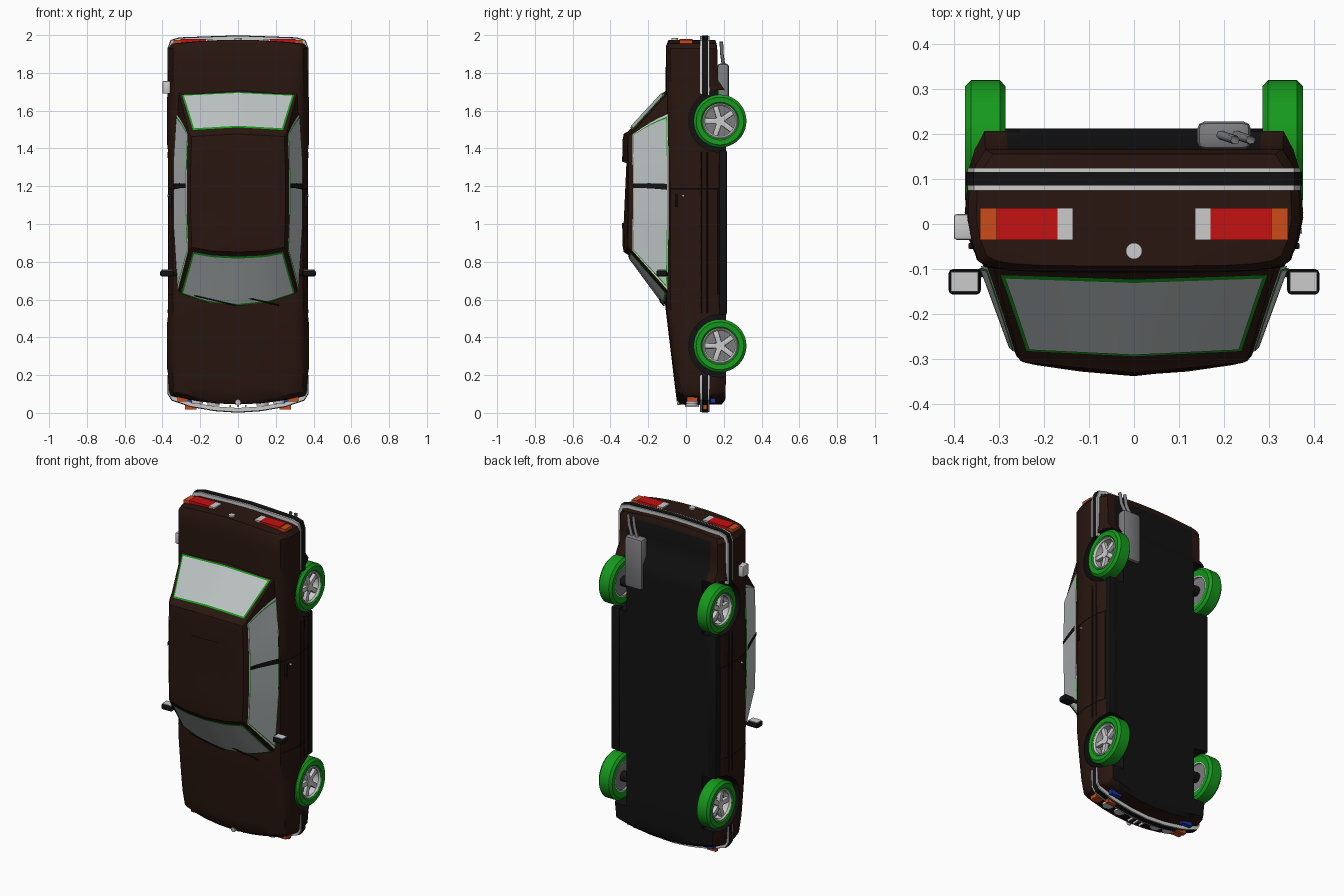
import bpy, bmesh, math
from mathutils import Vector, Matrix

if "Cube" in bpy.data.objects:
    bpy.data.objects.remove(bpy.data.objects["Cube"])

def mat(name, *c):
    m = bpy.data.materials.new(name)
    m.diffuse_color = (*c, 1)
    m.use_nodes = True
    m.node_tree.nodes["Principled BSDF"].inputs["Base Color"].default_value = m.diffuse_color
    return m

BROWN, BLACK = mat("brown", .022, .008, .005), mat("black", .006, .006, .006)
GREEN, SILVER = mat("green", .008, .32, .012), mat("silver", .6, .6, .6)
GLASS, GREY = mat("glass", .5, .54, .54), mat("grey", .2, .2, .21)
RED, ORANGE, BLUE = mat("red", .55, .006, .006), mat("orange", .6, .07, .01), mat("blue", .01, .04, .4)

def finish(name, bm, mats, angle=35):
    bmesh.ops.recalc_face_normals(bm, faces=bm.faces[:])
    me = bpy.data.meshes.new(name)
    bm.to_mesh(me)
    bm.free()
    ob = bpy.data.objects.new(name, me)
    bpy.context.collection.objects.link(ob)
    for m in mats if isinstance(mats, list) else [mats]:
        me.materials.append(m)
    smooth(ob, angle)
    return ob

def smooth(ob, angle=35):
    bpy.ops.object.select_all(action='DESELECT')
    ob.select_set(True)
    bpy.context.view_layer.objects.active = ob
    bpy.ops.object.shade_smooth_by_angle(angle=math.radians(angle))

def box(name, lo, hi, m, bevel=0):
    lo, hi = Vector(lo), Vector(hi)
    bm = bmesh.new()
    bmesh.ops.create_cube(bm, size=1, matrix=Matrix.Translation((lo + hi) / 2) @ Matrix.Diagonal((*(hi - lo), 1)))
    if bevel:
        bmesh.ops.bevel(bm, geom=bm.edges[:], offset=bevel, segments=2, affect='EDGES', profile=.5)
    return finish(name, bm, m)

def rod(name, a, b, r, m, n=16):
    a, b = Vector(a), Vector(b)
    rot = (b - a).to_track_quat('Z', 'Y').to_matrix().to_4x4()
    bm = bmesh.new()
    bmesh.ops.create_cone(bm, cap_ends=True, segments=n, radius1=r, radius2=r, depth=(b - a).length,
                          matrix=Matrix.Translation((a + b) / 2) @ rot)
    return finish(name, bm, m)

def tube(name, pts, r, m):
    cu = bpy.data.curves.new(name, 'CURVE')
    cu.dimensions, cu.bevel_depth, cu.bevel_resolution = '3D', r, 1
    sp = cu.splines.new('POLY')
    sp.points.add(len(pts) - 1)
    for p, q in zip(sp.points, pts):
        p.co = (*q, 1)
    cu.materials.append(m)
    bpy.context.collection.objects.link(bpy.data.objects.new(name, cu))

def skin(bm, rows, closed):
    vs = [[bm.verts.new(p) for p in r] for r in rows]
    for a, b in zip(vs, vs[1:]):
        for i in range(len(a) if closed else len(a) - 1):
            j = (i + 1) % len(a)
            bm.faces.new((a[i], a[j], b[j], b[i]))
    return vs

def interp(table, t):
    for a, b in zip(table, table[1:]):
        if t <= b[0]:
            f = max(0, (t - a[0]) / (b[0] - a[0]))
            return [p + (q - p) * f for p, q in zip(a[1:], b[1:])]
    return list(table[-1][1:])

# Lower body: a cut-up box reshaped by station tables
STATION = [(.045, -.022, .96, .19), (.07, -.042, .985, .208), (.2, -.058, 1, .212), (.55, -.1, 1, .212),
           (1.7, -.1, 1, .212), (1.76, -.1, 1, .17), (1.94, -.098, 1, .165), (1.975, -.085, .95, .155)]
WIDTH = [(0, .325), (.05, .345), (.2, .359), (.4, .369), (.7, .366), (.87, .352), (1, .33)]
WHEEL_Z, WHEEL_Y = (.355, 1.545), .18

def body_point(u, v, z):
    top, k, bot = interp(STATION, z)
    flare = .009 * sum(math.exp(-((z - w) / .13) ** 2) for w in WHEEL_Z) * min(1, 4 * v)
    x = u * (interp(WIDTH, v)[0] * k + flare)
    y = top + v * (bot - top) + (1 - v) ** 4 * (.012 * u ** 6 - .008)
    bow = .045 * max(0, (.2 - z) / .155) - .02 * max(0, (z - 1.9) / .075)
    return Vector((x, y, z + bow * u * u))

def body_side(y, z):
    top, k, bot = interp(STATION, z)
    return body_point(1, (y - top) / (bot - top), z)

bm = bmesh.new()
bmesh.ops.create_cube(bm, size=1, matrix=Matrix.Translation((0, .5, 1.01)) @ Matrix.Diagonal((2, 1, 1.93, 1)))
cuts = [((1, 0, 0), u) for u in (-.94, -.85, -.65, -.35, 0, .35, .65, .85, .94)]
cuts += [((0, 1, 0), w[0]) for w in WIDTH[1:-1]]
cuts += [((0, 0, 1), z) for z in (.07, .13, .2, .28, .36, .44, .55, .7, 1.2, 1.36, 1.45, 1.54, 1.62, 1.7, 1.76, 1.85, 1.94)]
for n, d in cuts:
    bmesh.ops.bisect_plane(bm, geom=bm.verts[:] + bm.edges[:] + bm.faces[:], plane_co=Vector(n) * d, plane_no=n)
for v in bm.verts:
    v.co = body_point(*v.co)
bmesh.ops.recalc_face_normals(bm, faces=bm.faces[:])
for f in bm.faces:
    c = f.calc_center_median()
    if f.normal.y > .7 and (c.z < 1.72 or (abs(c.x) < .28 and c.z < 1.93)):
        f.material_index = 1
body = finish("lower_body", bm, [BROWN, BLACK])

# Wheel arches cut from the body, black inside
for z in WHEEL_Z:
    for s in (-1, 1):
        cutter = rod("arch_cutter", (s * .255, WHEEL_Y, z), (s * .5, WHEEL_Y, z), .165, BROWN, 40)
        cutter.data.materials.append(BLACK)
        for p in cutter.data.polygons:
            p.material_index = 1
        mod = body.modifiers.new("arch", 'BOOLEAN')
        mod.operation, mod.solver, mod.object = 'DIFFERENCE', 'EXACT', cutter
        bpy.context.view_layer.objects.active = body
        bpy.ops.object.modifier_apply(modifier=mod.name)
        bpy.data.objects.remove(cutter)
smooth(body)

# Cabin: belt ring lofted to roof ring
def mirror(half):
    return [(-x, y, z) for x, y, z in half[::-1]] + half[1:]
FRONT = (mirror([(0, -.105, .562), (.17, -.1, .58), (.315, -.09, .63)]),
         mirror([(0, -.308, .838), (.14, -.305, .845), (.255, -.295, .865)]))
RIGHT = ([(.315, -.09, .63), (.338, -.085, .987), (.338, -.085, 1.343), (.315, -.09, 1.7)],
         [(.255, -.295, .865), (.262, -.292, 1.07), (.262, -.292, 1.27), (.255, -.295, 1.475)])
REAR = (mirror([(0, -.1, 1.715), (.315, -.09, 1.7)]), mirror([(0, -.308, 1.49), (.255, -.295, 1.475)]))
LEFT = tuple([(-x, y, z) for x, y, z in c] for c in RIGHT)
belt, top = [FRONT[i] + RIGHT[i][1:-1] + REAR[i][::-1] + LEFT[i][1:-1][::-1] for i in (0, 1)]
roof = [[(x * k, y + d - .01 * (1 - abs(x) / .27), 1.17 + (z - 1.17) * k) for x, y, z in top]
        for k, d in ((.96, -.012), (.85, -.018), (.5, -.02))]
bm = bmesh.new()
rows = skin(bm, [[(x, y + .03, z) for x, y, z in belt], belt, top] + roof, True)
bm.faces.new(rows[-1])
bm.faces.new(rows[0])
finish("cabin_roof", bm, BROWN, 30)

# Window panels laid on the cabin faces; (t0, t1), bottom s range, top s range
def panel(name, face, t, sb, st, normal, off, m):
    def at(curve, s):
        f = s * (len(curve) - 1)
        i = min(int(f), len(curve) - 2)
        return Vector(curve[i]).lerp(Vector(curve[i + 1]), f - i)
    rows = []
    for i in range(5):
        a = i / 4
        lo, hi, tt = sb[0] + (st[0] - sb[0]) * a, sb[1] + (st[1] - sb[1]) * a, t[0] + (t[1] - t[0]) * a
        ss = [lo + (hi - lo) * j / 12 for j in range(13)]
        rows.append([at(face[0], s).lerp(at(face[1], s), tt) + Vector(normal) * off for s in ss])
    bm = bmesh.new()
    skin(bm, rows, False)
    bmesh.ops.solidify(bm, geom=bm.faces[:], thickness=.002)
    finish(name, bm, m)

for nm, face, n, t in (("windshield", FRONT, (0, -.8, -.6), (.04, .97)), ("rear_window", REAR, (0, -.74, .67), (.09, .92))):
    panel(nm + "_seal", face, t, (.02, .98), (.04, .96), n, .005, GREEN)
    panel(nm, face, (t[0] + .03, t[1] - .03), (.035, .965), (.055, .945), n, .008, GLASS)
for s, face, side in ((1, RIGHT, "right"), (-1, LEFT, "left")):
    n = (s * .93, -.35, 0)
    panel(side + "_window_frame", face, (.03, .94), (.012, .895), (.015, .975), n, .005, SILVER)
    panel(side + "_window_seal", face, (.05, .92), (.024, .885), (.025, .966), n, .007, GREEN)
    panel(side + "_window", face, (.065, .905), (.032, .878), (.033, .96), n, .009, GLASS)
    panel(side + "_pillar", face, (.05, .92), (.515, .545), (.535, .57), n, .012, BLACK)

# Wheels: lathed tyre and rim with five spokes
def lathe(name, profile, s, z, m):
    rows = []
    for x, r in profile:
        rows.append([(s * x, WHEEL_Y + r * math.cos(a), z + r * math.sin(a))
                     for a in (i * math.tau / 40 for i in range(40))])
    bm = bmesh.new()
    skin(bm, rows + [rows[0]], True)
    bmesh.ops.remove_doubles(bm, verts=bm.verts[:], dist=1e-5)
    finish(name, bm, m)

for z in WHEEL_Z:
    for s in (-1, 1):
        lathe("tyre", [(.29, .09), (.285, .125), (.298, .14), (.362, .14), (.375, .126), (.373, .1), (.362, .09)], s, z, GREEN)
        lathe("rim", [(.29, .093), (.368, .093), (.371, .088), (.362, .08), (.29, .083)], s, z, SILVER)
        rod("brake_disc", (s * .30, WHEEL_Y, z), (s * .325, WHEEL_Y, z), .083, GREY, 32)
        rod("axle_stub", (s * .2, WHEEL_Y, z), (s * .31, WHEEL_Y, z), .03, BLACK)
        rod("hub", (s * .32, WHEEL_Y, z), (s * .362, WHEEL_Y, z), .025, SILVER, 20)
        for i in range(5):
            sp = box("spoke", (-.012, -.014, .01), (.012, .014, .085), SILVER, .004)
            sp.matrix_world = Matrix.Translation((s * .347, WHEEL_Y, z)) @ Matrix.Rotation(math.tau * i / 5 + .3, 4, 'X')

# Bumpers: U-shaped bands, black core between silver strips
def band(name, half, y0, y1, grow, m):
    pts = [Vector(p) for p in half] + [Vector((-x, z)) for x, z in half[-2::-1]]
    rows = []
    for i, p in enumerate(pts):
        d = (pts[min(i + 1, len(pts) - 1)] - pts[max(i - 1, 0)]).normalized()
        n = Vector((-d.y, d.x))
        if n.dot(Vector((0, 1)) - p) < 0:
            n = -n
        o, q = p - n * grow, p + n * .022
        rows.append([(o.x, y0, o.y), (o.x, y1, o.y), (q.x, y1, q.y), (q.x, y0, q.y)])
    bm = bmesh.new()
    vs = skin(bm, rows, True)
    bm.faces.new(vs[0])
    bm.faces.new(vs[-1])
    finish(name, bm, m)

for nm, half in (("front", [(.37, .2), (.37, .1), (.35, .068), (.25, .034), (.12, .012), (0, .004)]),
                 ("rear", [(.37, 1.68), (.37, 1.93), (.355, 1.972), (.31, 1.985), (0, 1.996)])):
    band(nm + "_bumper_upper_strip", half, .074, .086, 0, SILVER)
    band(nm + "_bumper", half, .086, .116, .003, BLACK)
    band(nm + "_bumper_lower_strip", half, .116, .124, 0, SILVER)

# Nose: grille, headlights, indicators, lower lamps
nose = lambda x: .045 + .045 * (x / .35) ** 2
bm = bmesh.new()
xs = [-.31 + .062 * i for i in range(11)]
skin(bm, [[(x, y, nose(x) - .004) for x in xs] for y in (-.008, .072)], False)
bmesh.ops.solidify(bm, geom=bm.faces[:], thickness=.003)
finish("grille", bm, BLACK)
for x in (-.04, 0, .04):
    box("grille_bar", (x - .004, -.005, .03), (x + .004, .07, .042), SILVER)
for s in (-1, 1):
    for x in (.13, .215):
        rod("headlight", (s * x, .032, nose(x) - .012), (s * x, .032, nose(x) + .01), .031, SILVER, 24)
    box("front_indicator", (s * .265, .005, .06), (s * .32, .06, .085), ORANGE)
    box("bumper_lamp", (s * .22, .09, .019), (s * .28, .112, .05), ORANGE)
    box("fog_lamp", (s * .22, .13, .052), (s * .29, .155, .08), BLUE)

    # Tail lights
    for nm, a, b, m in (("reverse_lamp", .135, .17, SILVER), ("tail_lamp", .17, .305, RED), ("rear_indicator", .305, .342, ORANGE)):
        box(nm, (s * a, -.035, 1.94), (s * b, .035, 1.98 - (.006 if a > .3 else 0)), m)

    # Wing mirror
    box("mirror_shell", (s * .34, -.157, .722), (s * .412, -.1, .755), BLACK, .01)
    box("mirror_glass", (s * .347, -.15, .75), (s * .406, -.107, .758), SILVER)
    rod("mirror_arm", (s * .315, -.1, .735), (s * .36, -.115, .735), .01, BLACK)

    # Sill, seams, trim lines and door handle
    box("sill", (s * .3, .175, .52), (s * .354, .216, 1.39), BLACK, .006)
    def on_side(pts):
        return [(s * body_side(y, z).x, y, z) for y, z in pts]
    ys = [-.08 + .025 * i for i in range(11)]
    for z in (.625, 1.185):
        tube("door_seam", on_side([(y, z) for y in ys]), .0025, BLACK)
    tube("door_bottom_seam", on_side([(.17, .625 + .056 * i) for i in range(11)]), .0025, BLACK)
    for y in (.08, .112):
        tube("side_trim", on_side([(y, .53 + .085 * i) for i in range(11)]), .004, BLACK)
    box("door_handle", (s * .35, -.055, 1.09), (s * .368, -.042, 1.16), BLACK, .003)
    rod("door_lock", (s * .35, -.015, 1.15), (s * .373, -.015, 1.15), .006, SILVER)

# Round lid buttons, filler cap, wipers
rod("trunk_button", (0, -.06, 1.96), (0, -.06, 1.984), .018, SILVER, 24)
rod("hood_button", (0, -.03, .058), (0, -.048, .055), .015, SILVER, 24)
box("filler_cap", (-.4, -.035, 1.69), (-.345, .022, 1.757), SILVER, .006)
for x in (-.2, .03):
    tube("wiper", [(x + .19, -.118, .568), (x + .1, -.135, .59), (x - .03, -.14, .62)], .004, BLACK)

# Exhaust box with twin pipes
box("muffler", (.14, .165, 1.54), (.26, .228, 1.85), GREY, .018)
for x in (.215, .25):
    tube("tail_pipe", [(x - .03, .2, 1.83), (x, .19, 1.9), (x + .01, .187, 1.965)], .01, GREY)
